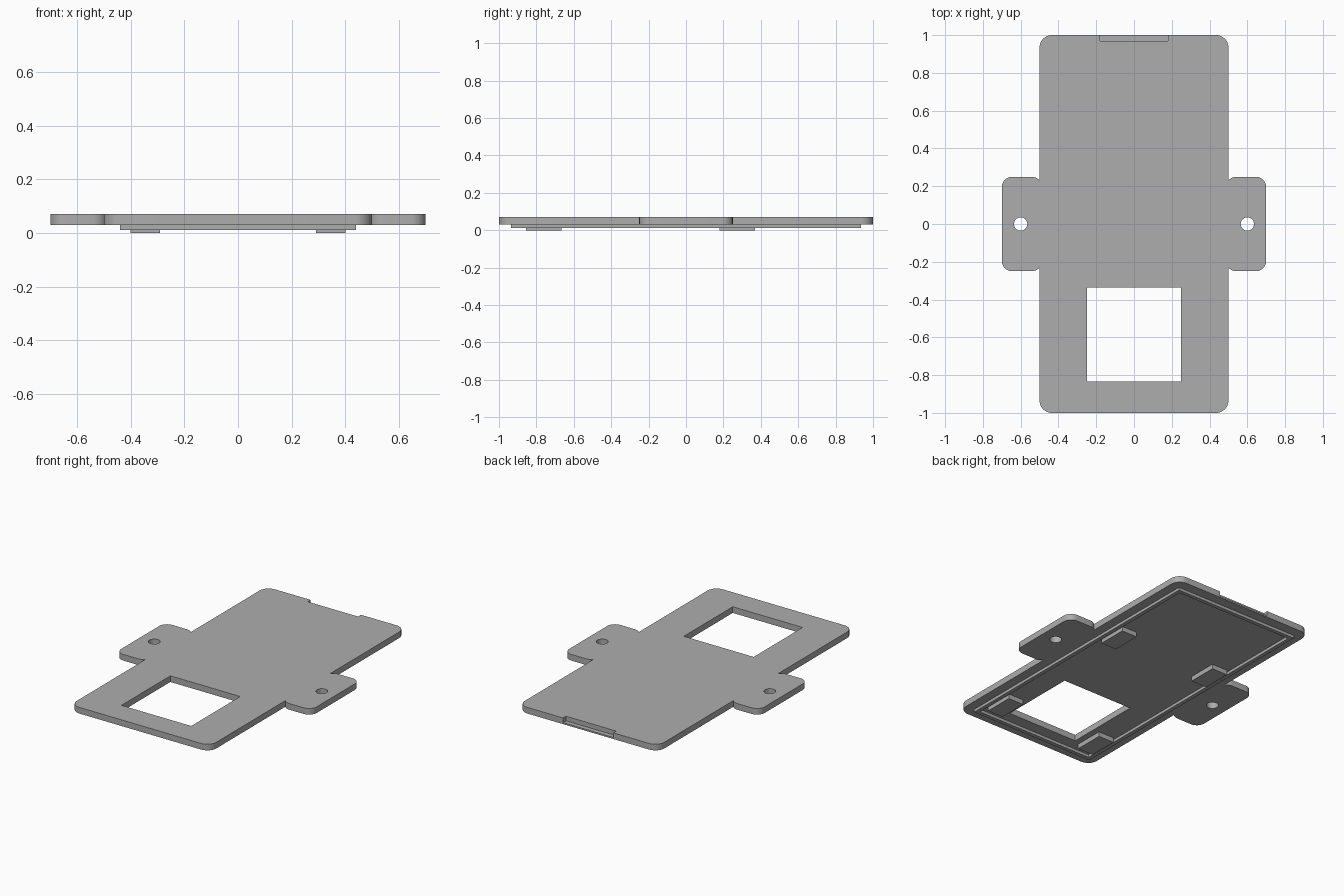
import bpy, bmesh
from math import radians, sin, cos, pi

cube = bpy.data.objects.get("Cube")
if cube:
    bpy.data.objects.remove(cube, do_unlink=True)

grey = bpy.data.materials.new("plain grey")
grey.use_nodes = True
grey.diffuse_color = (0.42, 0.42, 0.42, 1)
grey.node_tree.nodes["Principled BSDF"].inputs["Base Color"].default_value = grey.diffuse_color


def slab(name, x0, x1, y0, y1, z0, z1, radius=0, steps=10):
    """Upright prism over a rectangle, with optional rounded corners."""
    corners = [(x1, y1, -1, -1), (x0, y1, 1, -1), (x0, y0, 1, 1), (x1, y0, -1, 1)]
    points = []
    for i, (x, y, sx, sy) in enumerate(corners):
        if not radius:
            points.append((x, y))
            continue
        for k in range(steps + 1):
            a = (i + k / steps) * pi / 2
            points.append((x + sx * radius + radius * cos(a),
                           y + sy * radius + radius * sin(a)))
    bm = bmesh.new()
    base = bm.faces.new([bm.verts.new((x, y, z0)) for x, y in points])
    top = bmesh.ops.extrude_face_region(bm, geom=[base])["geom"]
    bmesh.ops.translate(bm, vec=(0, 0, z1 - z0),
                        verts=[v for v in top if isinstance(v, bmesh.types.BMVert)])
    bmesh.ops.remove_doubles(bm, verts=bm.verts, dist=1e-5)
    bmesh.ops.recalc_face_normals(bm, faces=bm.faces)
    mesh = bpy.data.meshes.new(name)
    bm.to_mesh(mesh)
    bm.free()
    mesh.materials.append(grey)
    ob = bpy.data.objects.new(name, mesh)
    bpy.context.collection.objects.link(ob)
    return ob


def combine(target, tool, operation):
    """Bake a boolean into the target and remove the tool."""
    mod = target.modifiers.new("combine", "BOOLEAN")
    mod.operation, mod.object, mod.solver = operation, tool, "EXACT"
    bpy.context.view_layer.update()
    graph = bpy.context.evaluated_depsgraph_get()
    mesh = bpy.data.meshes.new_from_object(target.evaluated_get(graph))
    target.modifiers.clear()
    target.data = mesh
    bpy.data.objects.remove(tool, do_unlink=True)


LOW, HIGH = 0.03, 0.07   # underside and top of the plate
LIP = 0.012              # bottom of the locating lip

# Plate with a rounded mounting tab and screw hole on each side
plate = slab("cover_plate", -0.5, 0.5, -1, 1, LOW, HIGH, 0.065)
for s in (-1, 1):
    xs = sorted((s * 0.487, s * 0.7))
    combine(plate, slab("tab", *xs, -0.25, 0.25, LOW, HIGH, 0.055), "UNION")
    hole = slab("hole", s * 0.6 - 0.035, s * 0.6 + 0.035, -0.035, 0.035, 0, 0.1, 0.035)
    combine(plate, hole, "DIFFERENCE")

# Window and the shallow notch in the back edge
combine(plate, slab("window", -0.25, 0.25, -0.835, -0.335, 0, 0.1), "DIFFERENCE")
combine(plate, slab("notch", -0.18, 0.18, 0.97, 1.1, 0.04, 0.1), "DIFFERENCE")

# Locating lip under the plate
lip = slab("locating_lip", -0.44, 0.44, -0.935, 0.935, LIP, LOW)
combine(lip, slab("lip_inside", -0.415, 0.415, -0.91, 0.91, 0, 0.1), "DIFFERENCE")

# Four pads inside the lip
for side, s in (("left", 1), ("right", -1)):
    for end, y in (("front", -0.855), ("back", 0.18)):
        xs = sorted((s * 0.29, s * 0.4))
        slab(f"{end}_{side}_pad", *xs, y, y + 0.19, 0, LOW)

# Smooth the rounded corners, keep the edges crisp
bpy.ops.object.select_all(action="DESELECT")
plate.select_set(True)
bpy.context.view_layer.objects.active = plate
bpy.ops.object.shade_smooth_by_angle(angle=radians(30))
